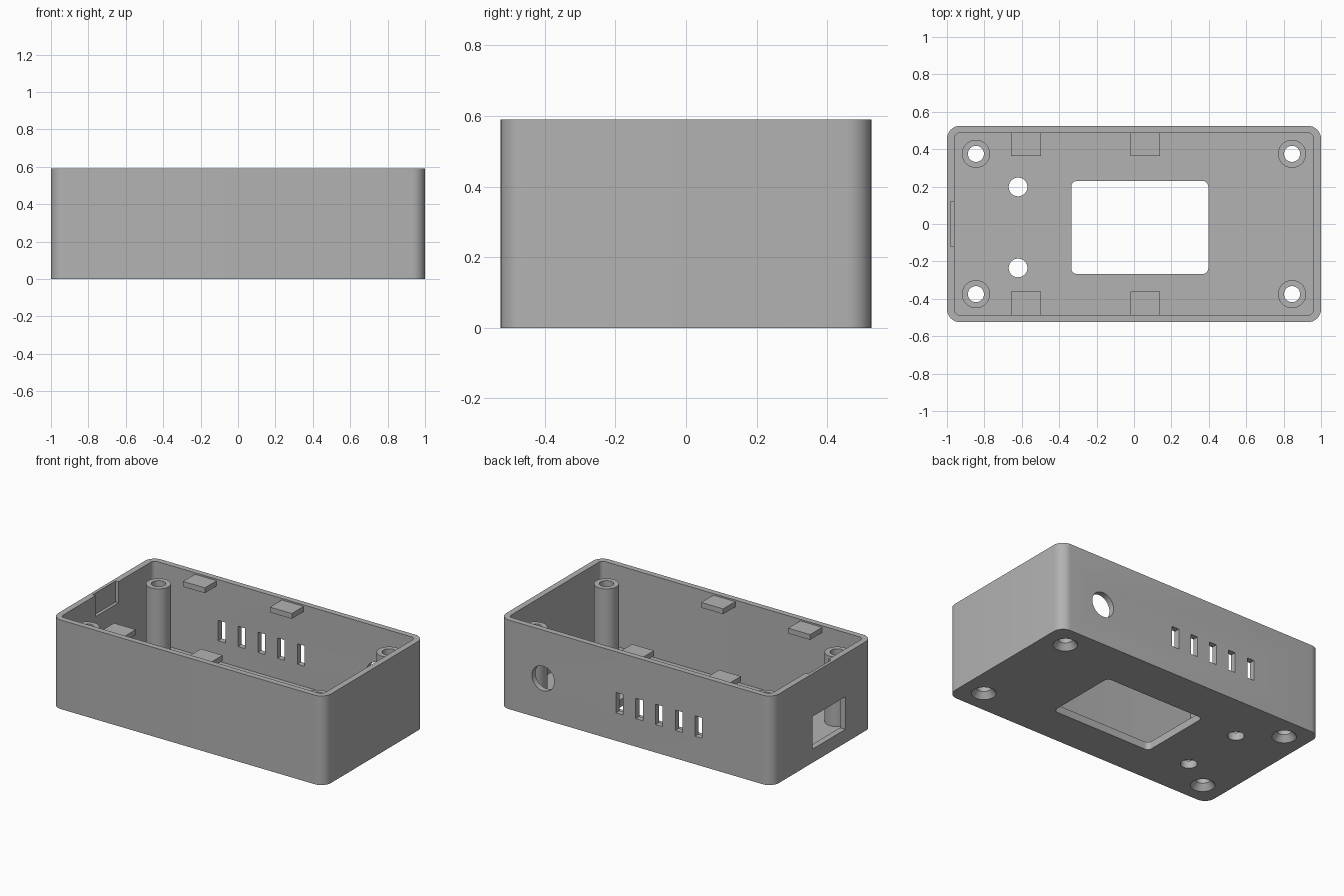
import bpy, bmesh, math
from mathutils import Matrix, Vector

if "Cube" in bpy.data.objects:
    bpy.data.objects.remove(bpy.data.objects["Cube"], do_unlink=True)

HEIGHT, FLOOR = 0.59, 0.05
POST = (0.845, 0.375)

grey = bpy.data.materials.new("plain_grey")
grey.use_nodes = True
grey.diffuse_color = (0.45, 0.45, 0.45, 1)
grey.node_tree.nodes["Principled BSDF"].inputs["Base Color"].default_value = (0.45, 0.45, 0.45, 1)


def make(name, bm):
    bmesh.ops.recalc_face_normals(bm, faces=bm.faces)
    mesh = bpy.data.meshes.new(name)
    bm.to_mesh(mesh)
    bm.free()
    mesh.materials.append(grey)
    ob = bpy.data.objects.new(name, mesh)
    bpy.context.scene.collection.objects.link(ob)
    return ob


def slab(name, x0, x1, y0, y1, z0, z1, radius=0, steps=8):
    """Upright block, with rounded vertical corners if a radius is given."""
    bm = bmesh.new()
    outline = []
    corners = ((x1, y1, -1, -1), (x0, y1, 1, -1), (x0, y0, 1, 1), (x1, y0, -1, 1))
    for i, (x, y, sx, sy) in enumerate(corners):
        for k in range(steps + 1 if radius else 1):
            a = math.pi / 2 * (i + k / steps)
            outline.append(bm.verts.new((x + radius * (sx + math.cos(a)),
                                         y + radius * (sy + math.sin(a)), z0)))
    face = bm.faces.new(outline)
    top = bmesh.ops.extrude_face_region(bm, geom=[face])["geom"]
    bmesh.ops.translate(bm, vec=(0, 0, z1 - z0),
                        verts=[v for v in top if isinstance(v, bmesh.types.BMVert)])
    return make(name, bm)


def rod(name, centre, r1, r2, depth, along_y=False):
    bm = bmesh.new()
    turn = Matrix.Rotation(math.pi / 2, 4, "X") if along_y else Matrix()
    bmesh.ops.create_cone(bm, cap_ends=True, segments=40, radius1=r1, radius2=r2,
                          depth=depth, matrix=Matrix.Translation(Vector(centre)) @ turn)
    return make(name, bm)


def cut(target, cutter):
    mod = target.modifiers.new("cut", "BOOLEAN")
    mod.operation, mod.solver, mod.object = "DIFFERENCE", "EXACT", cutter
    deps = bpy.context.evaluated_depsgraph_get()
    mesh = bpy.data.meshes.new_from_object(target.evaluated_get(deps))
    target.modifiers.clear()
    target.data = mesh
    bpy.data.objects.remove(cutter, do_unlink=True)


# open case with a floor
case = slab("case", -1, 1, -0.525, 0.525, 0, HEIGHT, 0.07)
cut(case, slab("cavity", -0.96, 0.96, -0.487, 0.487, FLOOR, 1, 0.03))

# display window and two small holes in the floor
cut(case, slab("window", -0.335, 0.397, -0.267, 0.23, -0.1, 0.1, 0.03))
for y in (0.198, -0.235):
    cut(case, rod("floor_hole", (-0.62, y, 0), 0.05, 0.05, 0.3))

# round hole and vent slots in the back wall
cut(case, rod("round_hole", (0.68, 0.5, 0.27), 0.082, 0.082, 0.2, True))
for i in range(5):
    x = -0.46 + 0.145 * i
    cut(case, slab("vent", x - 0.026, x + 0.026, 0.4, 0.6, 0.185, 0.32))

# socket opening in the end wall, and the shallow recess above it
cut(case, slab("socket", -1.1, -0.9, -0.24, 0.105, 0.09, 0.306))
cut(case, slab("recess", -0.98, -0.9, -0.12, 0.12, 0.45, 0.7))

# countersunk screw holes and hollow screw posts
parts = [case]
for sx in (-1, 1):
    for sy in (-1, 1):
        x, y = sx * POST[0], sy * POST[1]
        cut(case, rod("screw_hole", (x, y, 0), 0.043, 0.043, 0.3))
        cut(case, rod("countersink", (x, y, 0.018), 0.075, 0.043, 0.04))
        post = rod("screw_post", (x, y, 0.28), 0.075, 0.075, 0.46)
        cut(post, rod("bore", (x, y, 0.28), 0.043, 0.043, 1))
        parts.append(post)

# retaining tabs along both long walls
for x in (-0.657, -0.02):
    for y0, y1 in ((0.363, 0.49), (-0.49, -0.36)):
        parts.append(slab("retaining_tab", x, x + 0.16, y0, y1, 0.545, 0.58))

bpy.ops.object.select_all(action="DESELECT")
for ob in parts:
    ob.select_set(True)
bpy.context.view_layer.objects.active = case
bpy.ops.object.shade_smooth_by_angle(angle=math.radians(30))
